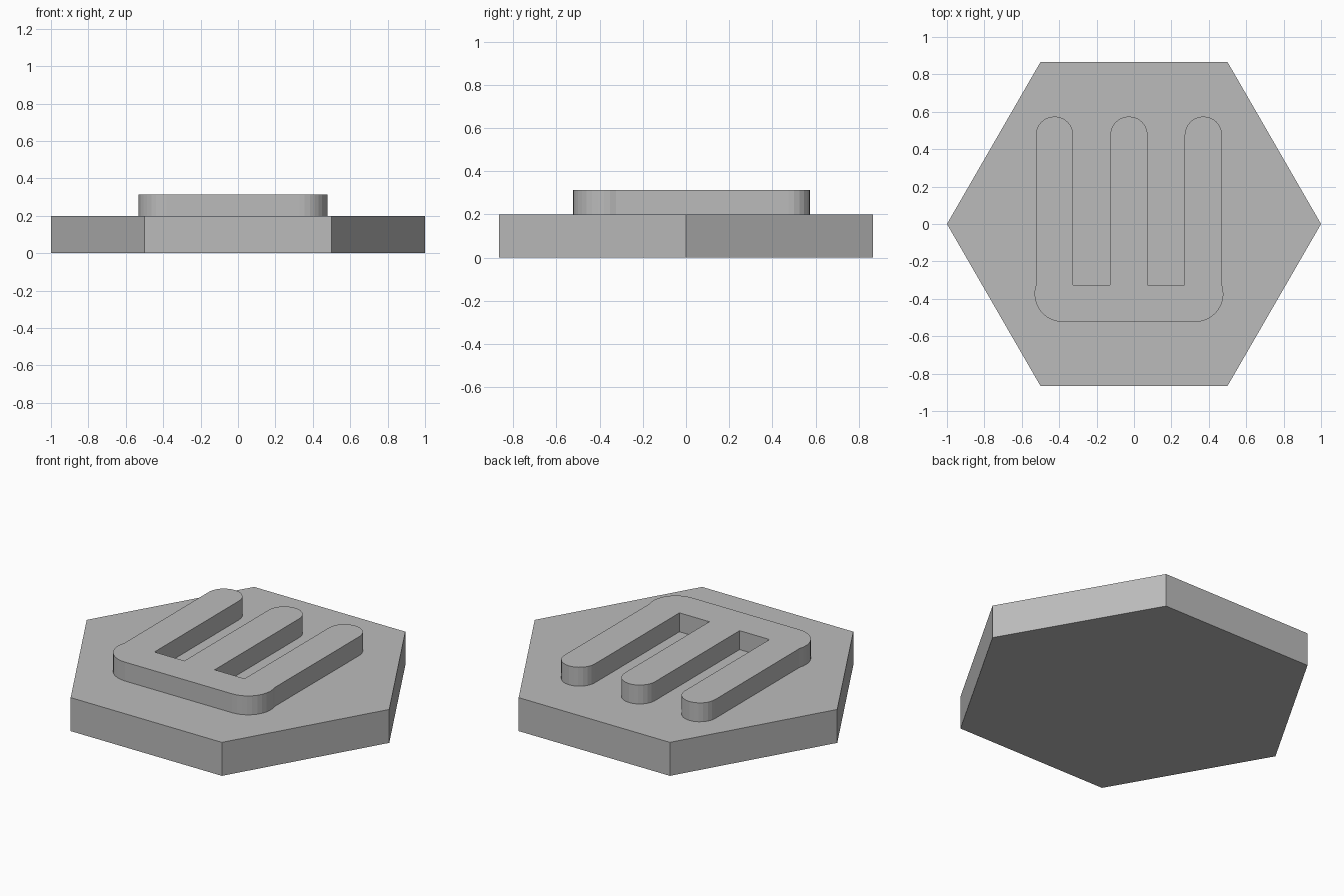
import bpy, bmesh
from math import sin, cos, radians

cube = bpy.data.objects.get("Cube")
if cube:
    bpy.data.objects.remove(cube, do_unlink=True)

grey = bpy.data.materials.new("plain grey")
grey.use_nodes = True
color = (0.5, 0.5, 0.5, 1)
grey.diffuse_color = color
grey.node_tree.nodes["Principled BSDF"].inputs["Base Color"].default_value = color


def arc(cx, cy, r, start, end, steps):
    """Points along a circular arc, angles in degrees."""
    angles = [radians(start + (end - start) * i / steps) for i in range(steps + 1)]
    return [(cx + r * cos(a), cy + r * sin(a)) for a in angles]


def slab(name, outline, bottom, top):
    """Extrude a counter-clockwise outline upwards."""
    bm = bmesh.new()
    face = bm.faces.new([bm.verts.new((x, y, bottom)) for x, y in outline])
    upper = bmesh.ops.extrude_face_region(bm, geom=[face], use_keep_orig=True)["geom"]
    verts = [v for v in upper if isinstance(v, bmesh.types.BMVert)]
    bmesh.ops.translate(bm, verts=verts, vec=(0, 0, top - bottom))
    bmesh.ops.recalc_face_normals(bm, faces=bm.faces)
    mesh = bpy.data.meshes.new(name)
    bm.to_mesh(mesh)
    bm.free()
    mesh.materials.append(grey)
    bpy.context.collection.objects.link(bpy.data.objects.new(name, mesh))


# Hexagonal base tile
BASE_TOP = 0.2
slab("hexagon_base", arc(0, 0, 1, 0, 300, 5), 0, BASE_TOP)

# Raised three-pronged emblem: rounded bar at the front, prongs towards the back
MID, PITCH, HALF = -0.027, 0.398, 0.1
BAR_BACK, TIP = -0.325, 0.475
CORNER_X, CORNER_Y, CORNER_R = 0.355, -0.373, 0.15

outline = arc(MID - CORNER_X, CORNER_Y, CORNER_R, 161, 270, 10)
outline += arc(MID + CORNER_X, CORNER_Y, CORNER_R, 270, 379, 10)
for side in (1, 0, -1):
    x = MID + side * PITCH
    if side < 1:
        outline.append((x + HALF, BAR_BACK))
    outline += arc(x, TIP, HALF, 0, 180, 12)
    if side > -1:
        outline.append((x - HALF, BAR_BACK))
slab("pronged_emblem", outline, BASE_TOP, 0.313)
